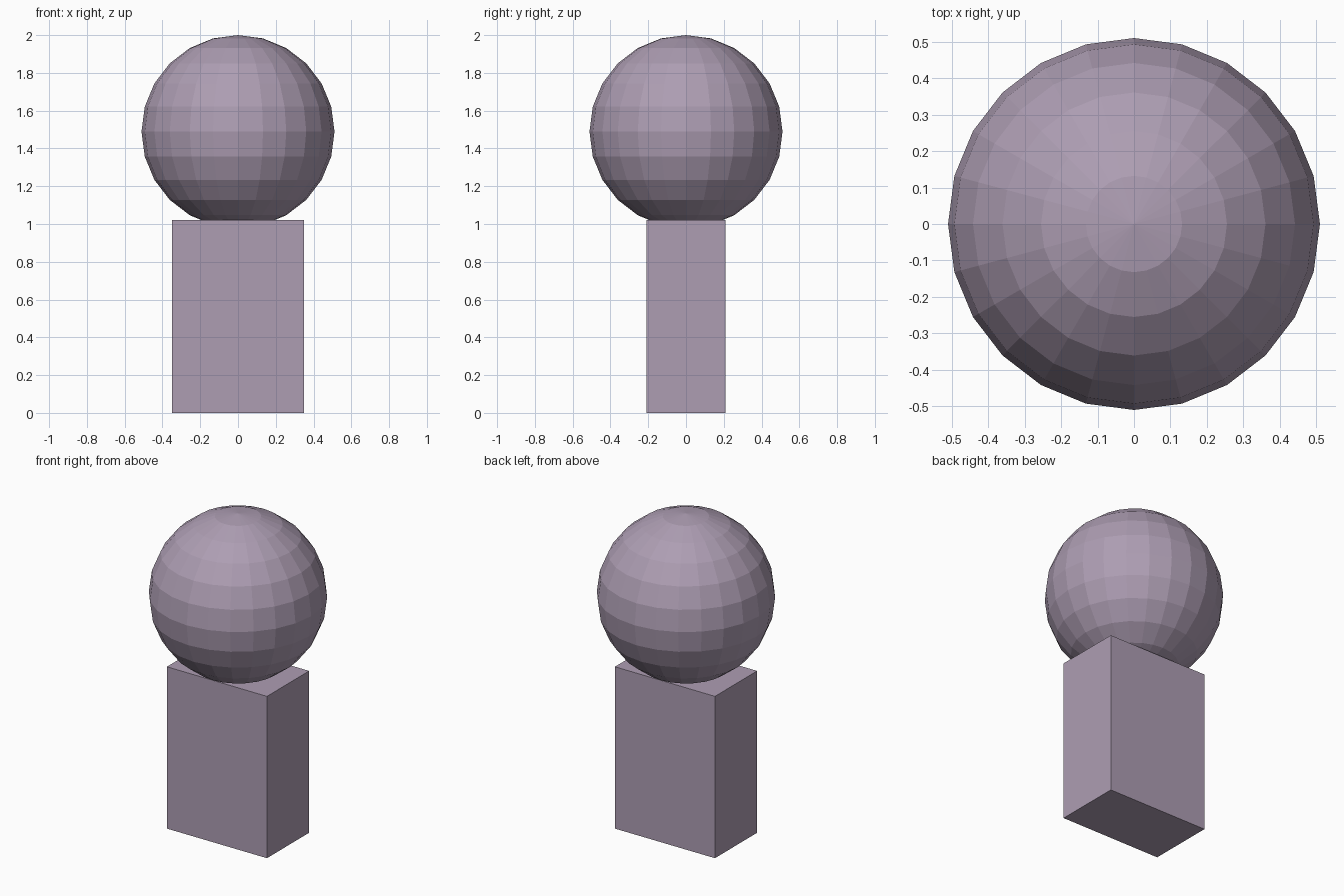
import bpy

if "Cube" in bpy.data.objects:
    bpy.data.objects.remove(bpy.data.objects["Cube"])

RADIUS = 0.511
HEIGHT = 1.02

mat = bpy.data.materials.new("mauve")
mat.diffuse_color = (0.42, 0.34, 0.45, 1)
mat.use_nodes = True
mat.node_tree.nodes["Principled BSDF"].inputs["Base Color"].default_value = mat.diffuse_color

# Rectangular body block
bpy.ops.mesh.primitive_cube_add(size=1, location=(0, 0, HEIGHT / 2))
body = bpy.context.object
body.name = "body"
body.scale = (0.698, 0.42, HEIGHT)
bpy.ops.object.transform_apply(location=False, rotation=False, scale=True)

# Faceted ball head, sunk slightly into the body
bpy.ops.mesh.primitive_uv_sphere_add(segments=24, ring_count=12, radius=RADIUS,
                                     location=(0, 0, 2 - RADIUS))
head = bpy.context.object
head.name = "head"

for part in (body, head):
    part.data.materials.append(mat)
